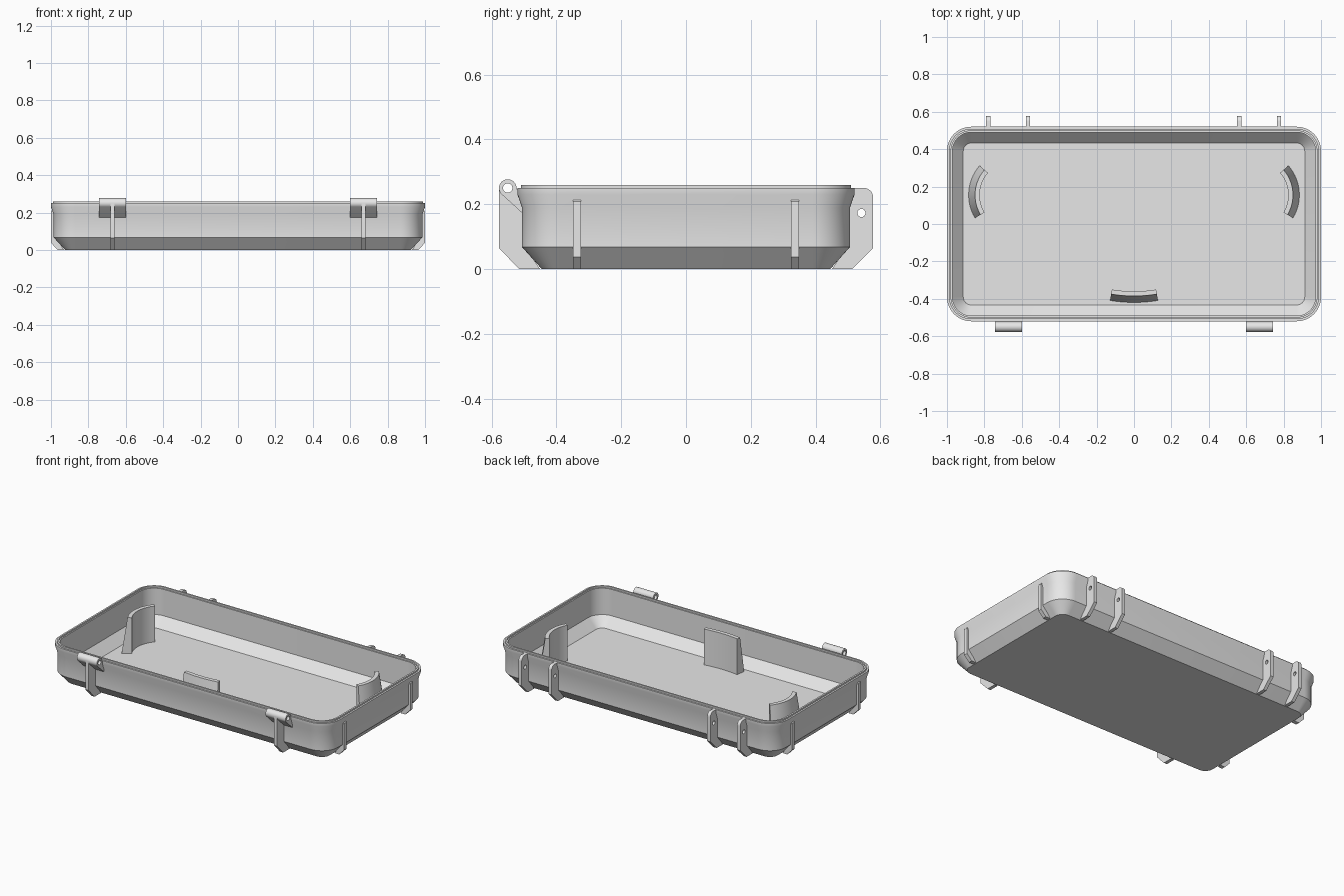
import bpy, bmesh, math
from mathutils import Matrix

if "Cube" in bpy.data.objects:
    bpy.data.objects.remove(bpy.data.objects["Cube"])

plastic = bpy.data.materials.new("grey plastic")
plastic.diffuse_color = (0.8, 0.8, 0.8, 1)
plastic.use_nodes = True
plastic.node_tree.nodes["Principled BSDF"].inputs["Base Color"].default_value = plastic.diffuse_color


def finish(name, mesh, matrix=None):
    """Add a mesh to the scene with material and angle-based smoothing."""
    if matrix:
        mesh.transform(matrix)
    mesh.materials.clear()
    mesh.materials.append(plastic)
    obj = bpy.data.objects.new(name, mesh)
    bpy.context.collection.objects.link(obj)
    bpy.ops.object.select_all(action='DESELECT')
    obj.select_set(True)
    bpy.context.view_layer.objects.active = obj
    bpy.ops.object.shade_smooth_by_angle(angle=math.radians(30))
    return obj


def from_bmesh(name, bm):
    bmesh.ops.recalc_face_normals(bm, faces=bm.faces)
    mesh = bpy.data.meshes.new(name)
    bm.to_mesh(mesh)
    bm.free()
    return finish(name, mesh)


def arc(cx, cy, r, a0, a1, n):
    return [(cx + r * math.cos(math.radians(a0 + (a1 - a0) * i / n)),
             cy + r * math.sin(math.radians(a0 + (a1 - a0) * i / n)))
            for i in range(n + 1)]


def plate(name, outlines, width, matrix):
    """Extruded outline; any further outlines become holes."""
    curve = bpy.data.curves.new(name, 'CURVE')
    curve.dimensions = '2D'
    curve.fill_mode = 'BOTH'
    curve.extrude = width / 2
    for pts in outlines:
        s = curve.splines.new('POLY')
        s.points.add(len(pts) - 1)
        for p, (a, b) in zip(s.points, pts):
            p.co = (a, b, 0, 1)
        s.use_cyclic_u = True
    tmp = bpy.data.objects.new("outline", curve)
    bpy.context.collection.objects.link(tmp)
    dg = bpy.context.evaluated_depsgraph_get()
    mesh = bpy.data.meshes.new_from_object(tmp.evaluated_get(dg))
    bpy.data.objects.remove(tmp)
    return finish(name, mesh, matrix)


def on_yz(x):
    """Outline drawn in y and z, extruded along x."""
    return Matrix(((0, 0, 1, x), (1, 0, 0, 0), (0, 1, 0, 0), (0, 0, 0, 1)))


def on_xz(y, side):
    """Outline drawn in x and z, extruded along y, optionally turned to -x."""
    m = Matrix(((1, 0, 0, 0), (0, 0, -1, y), (0, 1, 0, 0), (0, 0, 0, 1)))
    return m if side > 0 else Matrix.Rotation(math.pi, 4, 'Z') @ m


# Tray shell: rounded-rectangle rings given as (inset, height)
RINGS = [(0.075, 0), (0.014, 0.068), (0.014, 0.19), (0, 0.23), (0, 0.25),
         (0.011, 0.25), (0.011, 0.26), (0.022, 0.26), (0.022, 0.25),
         (0.030, 0.25), (0.030, 0.08), (0.087, 0.02)]
bm = bmesh.new()
loops = []
for inset, z in RINGS:
    r = 0.13 - inset
    cx, cy = 1.0 - 0.13, 0.52 - 0.13
    pts = []
    for sx, sy, a in ((1, 1, 0), (-1, 1, 90), (-1, -1, 180), (1, -1, 270)):
        pts += arc(sx * cx, sy * cy, r, a, a + 90, 12)
    loops.append([bm.verts.new((x, y, z)) for x, y in pts])
for lo, hi in zip(loops, loops[1:]):
    for i in range(len(lo)):
        j = (i + 1) % len(lo)
        bm.faces.new((lo[i], lo[j], hi[j], hi[i]))
bm.faces.new(loops[0][::-1])
bm.faces.new(loops[-1])
from_bmesh("tray_shell", bm)

# Side ribs
side_rib = [(0.93, 0), (0.963, 0), (0.999, 0.037), (0.999, 0.208),
            (0.992, 0.216), (0.98, 0.216), (0.98, 0.07)]
for side in (-1, 1):
    for y in (-0.336, 0.336):
        plate("side_rib", [side_rib], 0.025, on_xz(y, side))

# Front latch barrels with their supporting ribs
pin_hole = arc(-0.55, 0.25, 0.0145, 0, 345, 23)
barrel = ([(-0.50, 0.168)] + arc(-0.55, 0.25, 0.027, 225, 0, 20)
          + [(-0.515, 0.235), (-0.50, 0.19)])
front_rib = ([(-0.45, 0), (-0.515, 0), (-0.577, 0.065)]
             + arc(-0.55, 0.25, 0.027, 180, 0, 16)
             + [(-0.515, 0.235), (-0.50, 0.19), (-0.50, 0.07)])
for x in (-0.671, 0.671):
    plate("latch_barrel", [barrel, pin_hole], 0.142, on_yz(x))
    plate("front_rib", [front_rib, pin_hole], 0.022, on_yz(x))

# Back hinge lugs
lug = ([(0.45, 0), (0.512, 0), (0.577, 0.065)]
       + arc(0.549, 0.222, 0.028, 0, 90, 8)
       + [(0.515, 0.25), (0.515, 0.225), (0.50, 0.19), (0.50, 0.07)])
lug_hole = arc(0.541, 0.173, 0.0125, 0, 345, 23)
for x in (-0.779, -0.566, 0.563, 0.776):
    plate("hinge_lug", [lug, lug_hole], 0.022, on_yz(x))


# Curved holders on the floor, tapering outwards to a wider foot
def holder(name, cx, cy, r, a0, a1, n=14):
    bm = bmesh.new()
    section = [(r, 0.015), (r + 0.06, 0.015), (r + 0.025, 0.25), (r, 0.25)]
    rows = [[bm.verts.new((x, y, z)) for x, y in arc(cx, cy, rad, a0, a1, n)]
            for rad, z in section]
    for k in range(4):
        a, b = rows[k], rows[(k + 1) % 4]
        for i in range(n):
            bm.faces.new((a[i], a[i + 1], b[i + 1], b[i]))
    bm.faces.new([row[0] for row in rows])
    bm.faces.new([row[-1] for row in rows])
    from_bmesh(name, bm)


holder("left_holder", -0.645, 0.155, 0.18, 139, 211)
holder("right_holder", 0.645, 0.155, 0.18, 41, -31)
holder("front_holder", 0, 0.355, 0.715, 260.5, 279.5)
